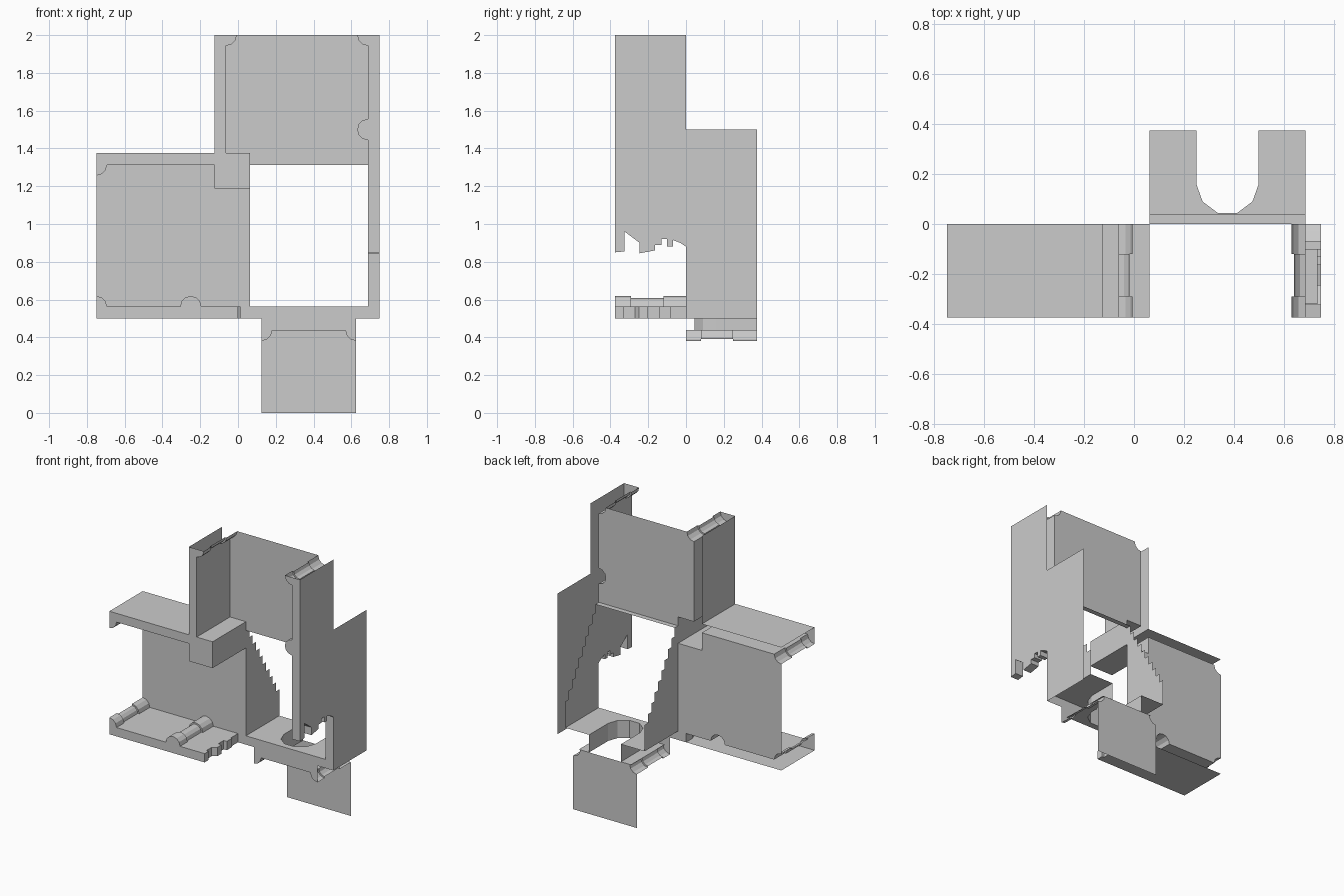
import bpy, bmesh
from math import radians, cos, sin

if "Cube" in bpy.data.objects:
    bpy.data.objects.remove(bpy.data.objects["Cube"])

R1, R2 = 0.056, 0.045          # moulding radius at its ends / in the middle
F, Y0, B = -0.375, 0.0, 0.375  # front, middle and back planes


def make(name, faces):
    """Build one object from a list of point loops."""
    bm = bmesh.new()
    for loop in faces:
        pts = [p for i, p in enumerate(loop) if p != loop[i - 1]]
        if len(pts) > 2:
            bm.faces.new([bm.verts.new(p) for p in pts])
    bmesh.ops.remove_doubles(bm, verts=bm.verts, dist=0.0001)
    me = bpy.data.meshes.new(name)
    bm.to_mesh(me)
    bm.free()
    ob = bpy.data.objects.new(name, me)
    bpy.context.collection.objects.link(ob)
    return ob


def path(items, r):
    """Expand (x, z) points and (x, z, start, end) arcs to a profile."""
    out = []
    for it in items:
        if len(it) == 2:
            out.append(it)
        else:
            x, z, a, b = it
            n = max(3, abs(b - a) // 30)
            for i in range(n + 1):
                t = radians(a + (b - a) * i / n)
                out.append((x + r * cos(t), z + r * sin(t)))
    return out


def at_y(pts, y):
    return [(x, y, z) for x, z in pts]


def at_x(pts, x):
    return [(x, y, z) for y, z in pts]


def at_z(pts, z):
    return [(x, y, z) for x, y in pts]


def strip(a, b):
    """Quads joining two equal-length point rows."""
    return [[a[i], a[i + 1], b[i + 1], b[i]] for i in range(len(a) - 1)]


def sweep(items, ys):
    """Run a moulded profile back in three sections with a slimmer middle."""
    big, small = path(items, R1), path(items, R2)
    faces = []
    for prof, y1, y2 in ((big, ys[0], ys[1]), (small, ys[1], ys[2]), (big, ys[2], ys[3])):
        faces += strip(at_y(prof, y1), at_y(prof, y2))
    for y in ys[1:3]:
        for q in strip(at_y(big, y), at_y(small, y)):
            if any(abs(q[0][k] - q[3][k]) + abs(q[1][k] - q[2][k]) > 1e-6 for k in (0, 2)):
                faces.append(q)
    return faces


FRONT_YS = (F, -0.29, -0.12, Y0)
REAR_YS = (Y0, 0.08, 0.25, B)

# Profiles shared by mouldings, front caps and back panels
low_left = [(-0.75, 0.5625, 90, 0), (-0.25, 0.5625, 180, 0), (-0.02, 0.5625)]
mid_left = [(-0.75, 1.3125, -90, 0), (-0.125, 1.3125), (-0.125, 1.1875), (0.0625, 1.1875)]
top_left = [(-0.0625, 1.375), (-0.0625, 2, 270, 360)]
top_right = [(0.6875, 2, 180, 270), (0.6875, 1.5, 90, 270)]

# Left floor with its broken end
jag = [(0, F), (0, -0.33), (-0.018, -0.33), (-0.018, -0.27), (0.012, -0.25), (0.012, -0.2),
       (-0.015, -0.2), (-0.015, -0.14), (0.01, -0.14), (0.01, -0.08), (0, -0.08), (0, Y0)]
floor = sweep(low_left, FRONT_YS)
floor.append(at_y(path(low_left, R1) + [(0, 0.5625), (0, 0.5), (-0.75, 0.5)], F))
floor.append(at_z([(-0.02, F)] + jag + [(-0.02, Y0)], 0.5625))
floor.append(at_z([(-0.75, F)] + jag + [(-0.75, Y0)], 0.5))
floor += strip(at_z(jag, 0.5), at_z(jag, 0.5625))
make("left_floor", floor)

# Left ceiling, corner beam and upper left wall
inner = mid_left + [(0.0625, 1.375)] + top_left
upper = sweep(inner, FRONT_YS)
upper.append(at_y(path(inner, R1) + [(-0.125, 2), (-0.125, 1.375), (-0.75, 1.375)], F))
outer = [(-0.75, 1.375), (-0.125, 1.375), (-0.125, 2)]
upper += strip(at_y(outer, F), at_y(outer, Y0))
make("left_ceiling_and_wall", upper)

# Right wall: moulded inside, flat outside, ragged lower edge
rag = [(F, 0.85), (-0.325, 0.855), (-0.325, 0.96), (-0.245, 0.90), (-0.245, 0.845),
       (-0.165, 0.86), (-0.165, 0.89), (-0.13, 0.89), (-0.13, 0.92), (-0.1, 0.92),
       (-0.1, 0.88), (-0.07, 0.88), (-0.07, 0.915), (-0.03, 0.9), (Y0, 0.88)]
inner = top_right + [(0.6875, 0.97)]
wall = sweep(inner, FRONT_YS)
wall.append(at_y(path(inner, R1) + [(0.6875, 0.85), (0.75, 0.85), (0.75, 2)], F))
wall.append(at_x(rag + [(Y0, 0.97), (F, 0.97)], 0.6875))
wall += strip(at_x(rag, 0.6875), at_x(rag, 0.75))
wall.append(at_x(rag + [(Y0, 0.5), (B, 0.5), (B, 1.5), (Y0, 1.5), (Y0, 2), (F, 2)], 0.75))
make("right_wall", wall)

# Back panels, notched around the mouldings
make("left_back_panel", [at_y(
    path(low_left, R1) + [(0.0625, 0.5625)] + path(mid_left, R1)[::-1], Y0)])
make("upper_back_panel", [at_y(
    path(top_left + top_right, R1) + [(0.6875, 1.3125), (0.0625, 1.3125), (0.0625, 1.375)], Y0)])

# Rear bay: stepped side walls and the strip under the upper panel
steps = [(B, 0.5625), (Y0, 0.5625)]
for i in range(10):
    z = 1.3125 - 0.0625 * i
    steps += [(0.0375 * i, z), (0.0375 * (i + 1), z)]
bay = [at_x(steps, x) for x in (0.0625, 0.6875)]
bay.append(at_z([(0.0625, Y0), (0.6875, Y0), (0.6875, 0.0375), (0.0625, 0.0375)], 1.3125))
make("rear_stepped_walls", bay)

# Rear floor and lower ceiling, pierced by a rounded opening
notch = [(0.25, B), (0.25, 0.16), (0.275, 0.09), (0.335, 0.045),
         (0.415, 0.045), (0.475, 0.09), (0.5, 0.16), (0.5, B)]
deck = [at_z([(l, B)] + notch + [(r, B), (r, Y0), (l, Y0)], z)
        for l, r, z in ((0.0625, 0.6875, 0.5625), (0.17, 0.58, 0.4375))]
deck += strip(at_z(notch, 0.4375), at_z(notch, 0.5625))
deck.append(at_y([(0, 0.5), (0.75, 0.5), (0.75, 0.9), (0.6875, 0.9),
                  (0.6875, 0.5625), (0, 0.5625)], Y0))
make("rear_floor", deck)

# Lower shaft: corner mouldings, front edge and back panel
arcs = [(0.125, 0.4375, 270, 360), (0.625, 0.4375, 180, 270)]
shaft = sweep(arcs[:1], REAR_YS) + sweep(arcs[1:], REAR_YS)
shaft.append(at_y(path(arcs, R1) + [(0.625, 0.5), (0.125, 0.5)], Y0))
shaft.append(at_y(path(arcs, R1) + [(0.625, 0), (0.125, 0)], B))
make("lower_shaft", shaft)

# Small ledge hidden inside the right wall
make("wall_ledge", [at_z([(0.6875, -0.32), (0.735, -0.32), (0.735, -0.1), (0.6875, -0.1)], 1.04)])
